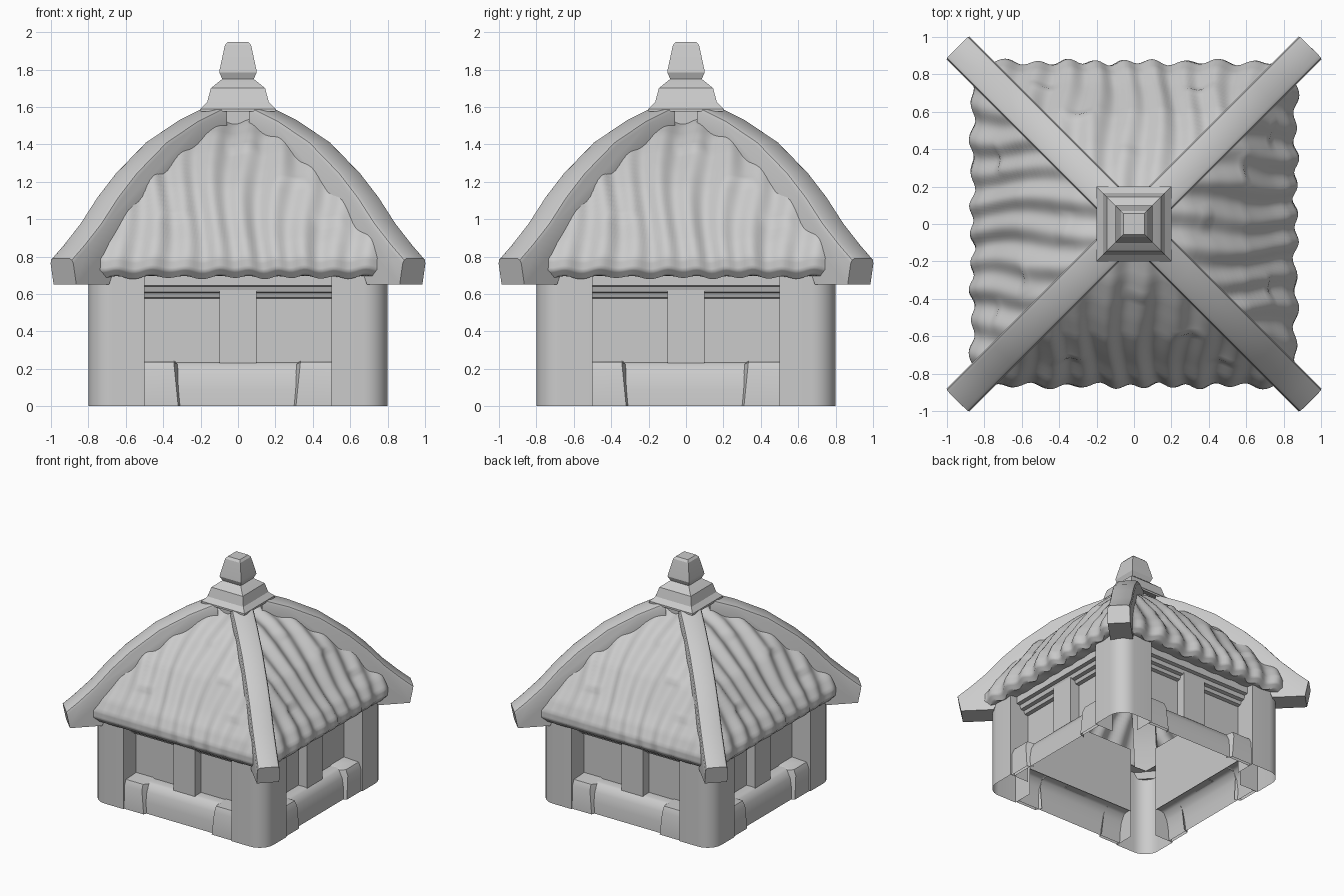
import bpy, bmesh, math
from mathutils import Matrix

if "Cube" in bpy.data.objects:
    bpy.data.objects.remove(bpy.data.objects["Cube"], do_unlink=True)

# One plain grey for the whole building
grey = bpy.data.materials.new("plain_grey")
grey.use_nodes = True
colour = (0.6, 0.6, 0.6, 1)
grey.diffuse_color = colour
grey.node_tree.nodes["Principled BSDF"].inputs["Base Color"].default_value = colour

SIDES = ("front", "left", "back", "right")


def finish(bm, name, copies=1, turn=0.0, smooth=35, bevel=0.0):
    """Make a mesh from bm and place copies of it by quarter turns."""
    bmesh.ops.remove_doubles(bm, verts=bm.verts, dist=0.0005)
    mesh = bpy.data.meshes.new(name)
    bm.to_mesh(mesh)
    bm.free()
    mesh.materials.append(grey)
    for i in range(copies):
        label = name if copies == 1 else f"{name}_{SIDES[i]}"
        ob = bpy.data.objects.new(label, mesh)
        bpy.context.collection.objects.link(ob)
        ob.rotation_euler.z = turn + i * math.pi / 2
        if bevel:
            mod = ob.modifiers.new("soft_edges", "BEVEL")
            mod.width = bevel
            mod.segments = 2
        if smooth:
            bpy.ops.object.select_all(action="DESELECT")
            ob.select_set(True)
            bpy.context.view_layer.objects.active = ob
            bpy.ops.object.shade_smooth_by_angle(angle=math.radians(smooth))


def grid(bm, rows):
    """Skin a list of point rows with quads."""
    vs = [[bm.verts.new(p) for p in row] for row in rows]
    for a, b in zip(vs, vs[1:]):
        for i in range(len(a) - 1):
            bm.faces.new((a[i], a[i + 1], b[i + 1], b[i]))
    return vs


def lathe_square(name, profile):
    """Square stacked profile of (half width, height), closed on top."""
    bm = bmesh.new()
    signs = ((-1, -1), (1, -1), (1, 1), (-1, 1), (-1, -1))
    rows = grid(bm, [[(sx * w, sy * w, z) for sx, sy in signs] for w, z in profile])
    bm.faces.new(rows[-1][:4])
    finish(bm, name, smooth=25)


# Corner pillars: thin shells with a rounded outer corner
R, OUT, GAP, PANEL = 0.13, 0.8, 0.5, 0.63
plan = [(GAP, -PANEL), (GAP, -OUT)]
for i in range(9):
    a = -math.pi / 2 + i * math.pi / 16
    plan.append((OUT - R + R * math.cos(a), -OUT + R + R * math.sin(a)))
plan += [(OUT, -GAP), (PANEL, -GAP)]
bm = bmesh.new()
grid(bm, [[(x, y, z) for x, y in plan] for z in (0, 0.76)])
finish(bm, "corner_pillar", 4)


def strip(name, profile, x0, x1, smooth=35, caps=False):
    """Run an open (y, z) profile along x, repeated on every side."""
    bm = bmesh.new()
    rows = grid(bm, [[(x0, y, z) for y, z in profile], [(x1, y, z) for y, z in profile]])
    bmesh.ops.reverse_faces(bm, faces=bm.faces)
    if caps:
        bm.faces.new(rows[0])
        bm.faces.new(reversed(rows[1]))
    finish(bm, name, 4, smooth=smooth)


# Recessed wall panel, its post and the stepped beam under the eaves
strip("wall_panel", [(-PANEL, 0.22), (-PANEL, 0.76)], -GAP, GAP)
strip("wall_post", [(-PANEL, 0.23), (-0.71, 0.23), (-0.71, 0.62), (-PANEL, 0.62)],
      -0.1, 0.1, 0, True)
strip("eaves_beam", [(-PANEL, 0.575), (-0.66, 0.58), (-0.67, 0.605), (-0.7, 0.61),
                     (-0.71, 0.64), (-0.74, 0.645), (-0.74, 0.74)], -GAP, GAP, 20)

# Low worn wall with a proud block at each end
strip("low_wall", [(-0.765, 0), (-0.76, 0.09), (-0.745, 0.17), (-0.715, 0.225),
                   (-0.69, 0.235), (-PANEL, 0.235)], -GAP, GAP, 60)
for side, inner in ((-1, 0.3), (1, 0.29)):
    bm = bmesh.new()
    prof = [(-0.79, 0), (-0.785, 0.19), (-0.765, 0.235), (-PANEL, 0.242)]
    rows = []
    for x, back in ((GAP, 0), (inner + 0.02, 0), (inner, 0.05)):
        rows.append([(side * (x + 0.1 * z), min(y + back, -PANEL), z - back * 0.2 if z else 0)
                     if x < GAP else (side * x, y, z) for y, z in prof])
    grid(bm, rows)
    if side < 0:
        bmesh.ops.reverse_faces(bm, faces=bm.faces)
    finish(bm, "low_wall_block_" + ("right" if side < 0 else "left"), 4, smooth=30)

# Thatched roof: a ribbed bell profile of (half width, height)
bell = [(0.73, 0.7), (0.83, 0.69), (0.865, 0.73), (0.865, 0.79), (0.82, 0.88), (0.75, 0.97),
        (0.68, 1.07), (0.6, 1.18), (0.51, 1.27), (0.41, 1.36), (0.29, 1.45), (0.17, 1.51),
        (0.05, 1.55)]
tufts = [(0.29, 1.2), (0.48, 0.97), (-0.35, 1.0), (0.02, 1.36)]


def thatch_offset(x, z, lower):
    """Ribs that wander with height, plus a few overlapping tufts."""
    wander = 0.025 * math.sin(7 * z + 5 * x)
    d = 0.013 * math.sin(38 * (x + wander)) + 0.006 * math.sin(17 * x + 3 * z)
    for tx, tz in tufts:
        if abs(x - tx) < 0.09 and z > tz:
            d += 0.018 * math.exp(-(z - tz) / 0.07) * math.cos((x - tx) / 0.09 * math.pi / 2)
    return d * (0.4 if lower else 1)


bm = bmesh.new()
rows, N, SUB = [], 88, 4
for k in range(len(bell) - 1):
    for s in range(SUB):
        t = s / SUB
        w = bell[k][0] * (1 - t) + bell[k + 1][0] * t
        z = bell[k][1] * (1 - t) + bell[k + 1][1] * t
        row = []
        for i in range(N + 1):
            u = 2 * i / N - 1
            d = thatch_offset(u * w, z, k == 0) * min(1, (1 - abs(u)) * 12)
            row.append((u * w, -w - d, z + 0.6 * d))
        rows.append(row)
rows.append([((2 * i / N - 1) * 0.05, -0.05, 1.55) for i in range(N + 1)])
grid(bm, rows)
finish(bm, "thatch", 4, smooth=50)

# Curved hip beams on the diagonals: side profile in (x, z), given a width
top = [(0.945, 0.79), (0.88, 0.865), (0.79, 0.98), (0.7, 1.12), (0.6, 1.25), (0.44, 1.415),
       (0.27, 1.53), (0.12, 1.605)]
under = [(0.12, 1.48), (0.27, 1.4), (0.44, 1.25), (0.58, 1.07), (0.68, 0.86), (0.75, 0.65),
         (0.925, 0.65)]
HALF = 0.086
bm = bmesh.new()
q = math.sqrt(2)
outline = [bm.verts.new((x * q, -HALF, z)) for x, z in top + under]
face = bm.faces.new(outline)
ext = bmesh.ops.extrude_face_region(bm, geom=[face])
bmesh.ops.translate(bm, vec=(0, 2 * HALF, 0),
                    verts=[g for g in ext["geom"] if isinstance(g, bmesh.types.BMVert)])
bmesh.ops.recalc_face_normals(bm, faces=bm.faces)
rim = [e for e in bm.edges if abs(e.verts[0].co.y - e.verts[1].co.y) < 0.001
       and all(any(abs(v.co.x - x * q) + abs(v.co.z - z) < 0.002 for x, z in top)
               for v in e.verts)]
bmesh.ops.bevel(bm, geom=rim, offset=0.025, segments=2, affect="EDGES", profile=0.5)
finish(bm, "hip_beam", 4, turn=-math.pi / 4, smooth=30)

# Square neck, flared cap and finial on the peak
lathe_square("roof_neck", [(0.13, 1.42), (0.13, 1.61)])
lathe_square("roof_cap", [(0.13, 1.6), (0.2, 1.575), (0.2, 1.59), (0.165, 1.625),
                          (0.145, 1.7), (0.09, 1.745), (0.08, 1.75)])
lathe_square("finial", [(0.07, 1.74), (0.085, 1.75), (0.1, 1.785), (0.098, 1.8),
                        (0.07, 1.93), (0.055, 1.948)])
